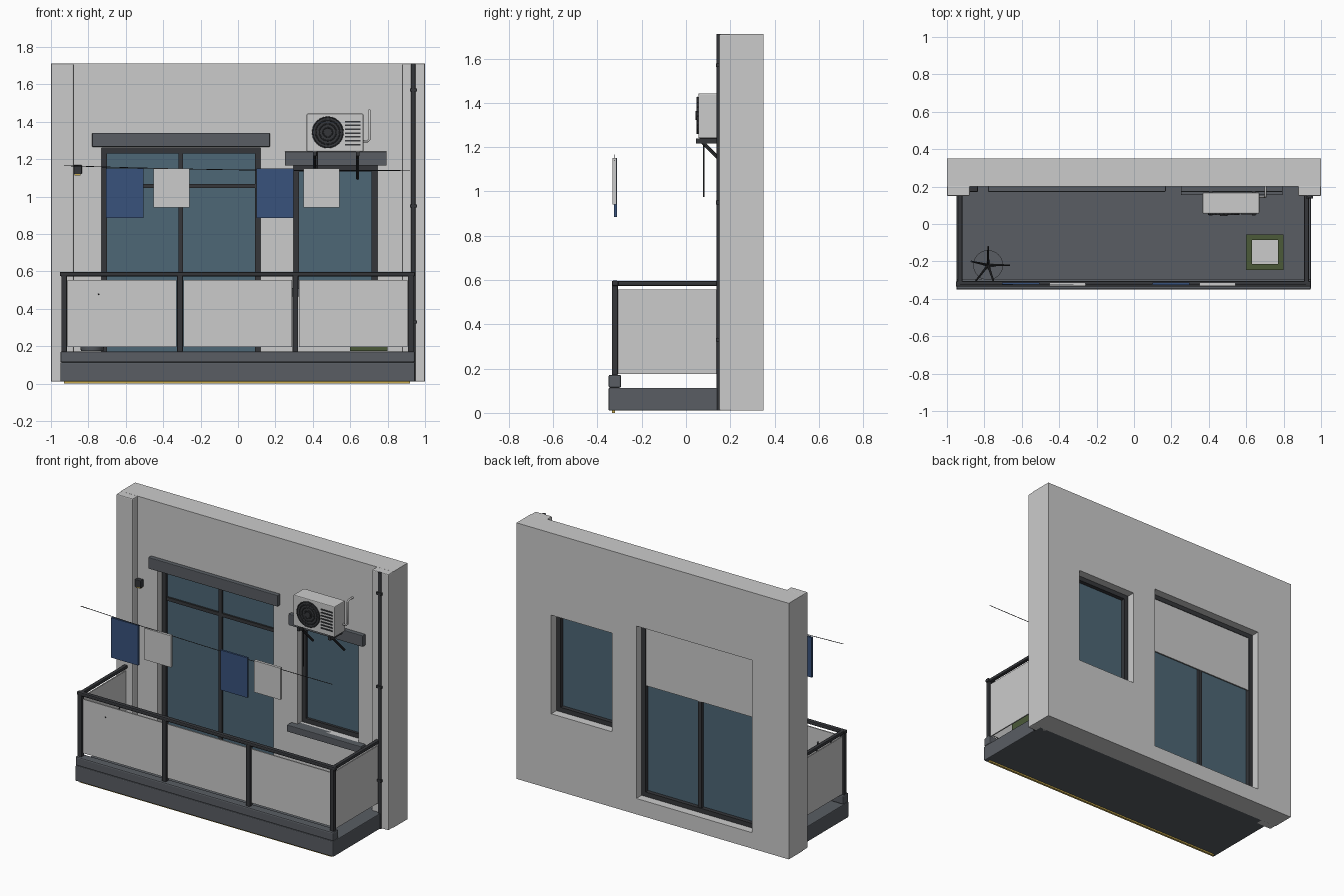
import bpy, bmesh, math
from mathutils import Vector

if "Cube" in bpy.data.objects:
    bpy.data.objects.remove(bpy.data.objects["Cube"])


def mat(name, r, g, b):
    m = bpy.data.materials.new(name)
    m.diffuse_color = (r, g, b, 1)
    m.use_nodes = True
    m.node_tree.nodes["Principled BSDF"].inputs["Base Color"].default_value = m.diffuse_color
    return m


DARK = mat("dark_metal", 0.035, 0.037, 0.042)
SLATE = mat("slate", 0.10, 0.11, 0.125)
GLASS = mat("glass", 0.075, 0.135, 0.18)
BLUE = mat("blue_cloth", 0.04, 0.085, 0.2)
GREEN = mat("green", 0.07, 0.1, 0.04)
YELLOW = mat("yellow", 0.6, 0.42, 0.08)
LIGHT = mat("light_casing", 0.85, 0.85, 0.84)


def finish(name, bm, m=None, smooth=False):
    bmesh.ops.recalc_face_normals(bm, faces=bm.faces)
    me = bpy.data.meshes.new(name)
    bm.to_mesh(me)
    bm.free()
    ob = bpy.data.objects.new(name, me)
    bpy.context.collection.objects.link(ob)
    if m:
        me.materials.append(m)
    if smooth:
        bpy.context.view_layer.objects.active = ob
        ob.select_set(True)
        bpy.ops.object.shade_smooth_by_angle(angle=math.radians(40))
        ob.select_set(False)
    return ob


def box(name, x, y, z, m=None, bevel=0.0):
    bm = bmesh.new()
    bmesh.ops.create_cube(bm, size=1)
    for v in bm.verts:
        v.co = [(a + b) / 2 + c * (b - a) for (a, b), c in zip((x, y, z), v.co)]
    if bevel:
        bmesh.ops.bevel(bm, geom=bm.edges[:], offset=bevel, segments=2,
                        affect='EDGES', profile=0.5)
    return finish(name, bm, m)


def rod(name, a, b, r, m=None, r2=None, n=16):
    a, b = Vector(a), Vector(b)
    bm = bmesh.new()
    bmesh.ops.create_cone(bm, cap_ends=True, segments=n, radius1=r,
                          radius2=r if r2 is None else r2, depth=(b - a).length)
    rot = (b - a).to_track_quat('Z', 'Y')
    for v in bm.verts:
        v.co = rot @ v.co + (a + b) / 2
    return finish(name, bm, m, True)


def tube(name, pts, r, m=None):
    cu = bpy.data.curves.new(name, 'CURVE')
    cu.dimensions = '3D'
    cu.bevel_depth = r
    cu.bevel_resolution = 2
    cu.use_fill_caps = True
    sp = cu.splines.new('POLY')
    sp.points.add(len(pts) - 1)
    for p, c in zip(sp.points, pts):
        p.co = (*c, 1)
    ob = bpy.data.objects.new(name, cu)
    bpy.context.collection.objects.link(ob)
    if m:
        cu.materials.append(m)


# Wall sheet with door and window openings, thickened
xs = [-1, -0.73, 0.12, 0.297, 0.745, 1]
zs = [0.01, 0.115, 0.51, 1.165, 1.26, 1.71]
bm = bmesh.new()
grid = [[bm.verts.new((x, 0.275, z)) for z in zs] for x in xs]
for i in range(5):
    for j in range(5):
        if (i == 1 and 1 <= j <= 3) or (i == 3 and j == 2):
            continue
        bm.faces.new((grid[i][j], grid[i + 1][j], grid[i + 1][j + 1], grid[i][j + 1]))
wall = finish("wall", bm)
sol = wall.modifiers.new("thickness", 'SOLIDIFY')
sol.thickness = 0.15
sol.offset = 0

# Pilasters
for s, n in ((-1, "left"), (1, "right")):
    box(n + "_pilaster", sorted((s * 0.878, s * 1.0)), (0.15, 0.205), (0.01, 1.71), bevel=0.006)


# Door and window units
def unit(name, x0, x1, z0, z1):
    w, y = 0.03, (0.245, 0.295)
    box(name + "_jamb_left", (x0, x0 + w), y, (z0, z1), DARK)
    box(name + "_jamb_right", (x1 - w, x1), y, (z0, z1), DARK)
    box(name + "_head", (x0 + w, x1 - w), y, (z1 - w, z1), DARK)
    box(name + "_foot", (x0 + w, x1 - w), y, (z0, z0 + w), DARK)
    box(name + "_glass", (x0 + w, x1 - w), (0.262, 0.268), (z0 + w, z1 - w), GLASS)


unit("door", -0.73, 0.12, 0.115, 1.26)
unit("window", 0.297, 0.745, 0.51, 1.165)
box("door_mullion", (-0.317, -0.293), (0.25, 0.29), (0.145, 1.23), DARK)
box("door_transom", (-0.70, 0.09), (0.25, 0.27), (1.045, 1.068), DARK)
box("blind", (-0.70, 0.09), (0.283, 0.292), (0.85, 1.23))
box("door_lintel", (-0.78, 0.17), (0.172, 0.21), (1.265, 1.34), SLATE, 0.004)
box("window_lintel", (0.25, 0.795), (0.172, 0.21), (1.165, 1.24), SLATE, 0.004)
box("window_sill", (0.25, 0.795), (0.155, 0.23), (0.465, 0.51), SLATE, 0.004)

# Balcony slab, kerb and edge light
box("slab", (-0.95, 0.945), (-0.35, 0.205), (0.01, 0.113), SLATE, 0.005)
box("kerb", (-0.95, 0.945), (-0.35, -0.293), (0.113, 0.172), SLATE, 0.008)
box("edge_light", (-0.93, 0.92), (-0.335, -0.32), (0.0, 0.012), YELLOW)

# Railing
posts = [-0.93, -0.31, 0.307, 0.923]
for i, x in enumerate(posts):
    box(f"post_{i}", (x - 0.015, x + 0.015), (-0.335, -0.308), (0.17, 0.58), DARK, 0.003)
box("front_rail", (-0.953, 0.947), (-0.335, -0.305), (0.573, 0.597), DARK, 0.007)
for i in range(3):
    box(f"front_panel_{i}", (posts[i] + 0.018, posts[i + 1] - 0.018), (-0.325, -0.317), (0.195, 0.553))
for n, x in (("left", posts[0]), ("right", posts[3])):
    box(n + "_rail", (x - 0.013, x + 0.013), (-0.32, 0.155), (0.573, 0.595), DARK, 0.006)
    box(n + "_panel", (x - 0.004, x + 0.004), (-0.308, 0.15), (0.175, 0.557))

# Drain pipe with brackets
rod("drain_pipe", (0.938, 0.15, 0.01), (0.938, 0.15, 1.71), 0.012, DARK)
for z in (0.33, 0.95, 1.57):
    box("pipe_bracket", (0.92, 0.957), (0.136, 0.155), (z - 0.008, z + 0.008), DARK)

# Wall lamp
box("lamp", (-0.88, -0.835), (0.172, 0.205), (1.12, 1.168), DARK, 0.004)
box("lamp_glow", (-0.873, -0.842), (0.177, 0.198), (1.113, 1.121), YELLOW)

# Air conditioner
box("ac_body", (0.367, 0.67), (0.056, 0.168), (1.24, 1.443), LIGHT, 0.005)
rod("ac_fan_disc", (0.48, 0.06, 1.343), (0.48, 0.052, 1.343), 0.084, DARK, n=32)
for r in (0.025, 0.045, 0.064, 0.082):
    c = [(0.48 + r * math.cos(a * math.tau / 24), 0.05, 1.343 + r * math.sin(a * math.tau / 24))
         for a in range(25)]
    tube("ac_fan_ring", c, 0.003, DARK)
rod("ac_fan_hub", (0.48, 0.055, 1.343), (0.48, 0.044, 1.343), 0.02, DARK)
for i in range(7):
    z = 1.278 + i * 0.0205
    box(f"ac_slat_{i}", (0.572, 0.655), (0.051, 0.06), (z - 0.004, z + 0.004), DARK)
for x in (0.41, 0.64):
    box("ac_arm", (x - 0.009, x + 0.009), (0.045, 0.2), (1.217, 1.24), DARK)
    rod("ac_brace", (x, 0.075, 1.222), (x, 0.2, 1.095), 0.008, DARK, n=8)
tube("ac_hose", [(0.425, 0.08, 1.24), (0.425, 0.08, 0.975)], 0.004, DARK)
tube("ac_pipe", [(0.66, 0.145, 1.295), (0.692, 0.145, 1.295), (0.703, 0.145, 1.305),
                 (0.703, 0.145, 1.45), (0.703, 0.155, 1.46), (0.703, 0.205, 1.46)], 0.006, LIGHT)

# Clothes line and washing
tube("clothes_line", [(-0.93 + i * 0.185, -0.322, 1.165 - 0.0025 * i - 0.0004 * i * (10 - i))
                      for i in range(11)], 0.002, DARK)
for i, x in enumerate((-0.705, 0.098)):
    box(f"blue_cloth_{i}", (x, x + 0.199), (-0.326, -0.312), (0.885, 1.15), BLUE)
    box(f"grey_cloth_{i}", (x + 0.252, x + 0.445), (-0.332, -0.314), (0.94, 1.15))

# Green planter box with grey filling
for s, n in ((0, "front"), (1, "back")):
    y = -0.245 + s * 0.16
    box(f"planter_{n}", (0.6, 0.8), (y, y + 0.03), (0.175, 0.34), GREEN)
for s, n in ((0, "left"), (1, "right")):
    x = 0.6 + s * 0.17
    box(f"planter_{n}", (x, x + 0.03), (-0.215, -0.085), (0.175, 0.34), GREEN)
box("planter_filling", (0.63, 0.77), (-0.215, -0.085), (0.178, 0.33))

# Round pot with bare branches
rod("pot", (-0.78, -0.22, 0.175), (-0.78, -0.22, 0.31), 0.06, SLATE, 0.08, 24)
tips = [(-0.78, -0.12, 0.47), (-0.665, -0.22, 0.45), (-0.87, -0.2, 0.46),
        (-0.85, -0.31, 0.5), (-0.745, -0.325, 0.48)]
for i, t in enumerate(tips):
    rod(f"branch_{i}", (-0.78, -0.22, 0.3), t, 0.007, DARK, 0.004, 8)
